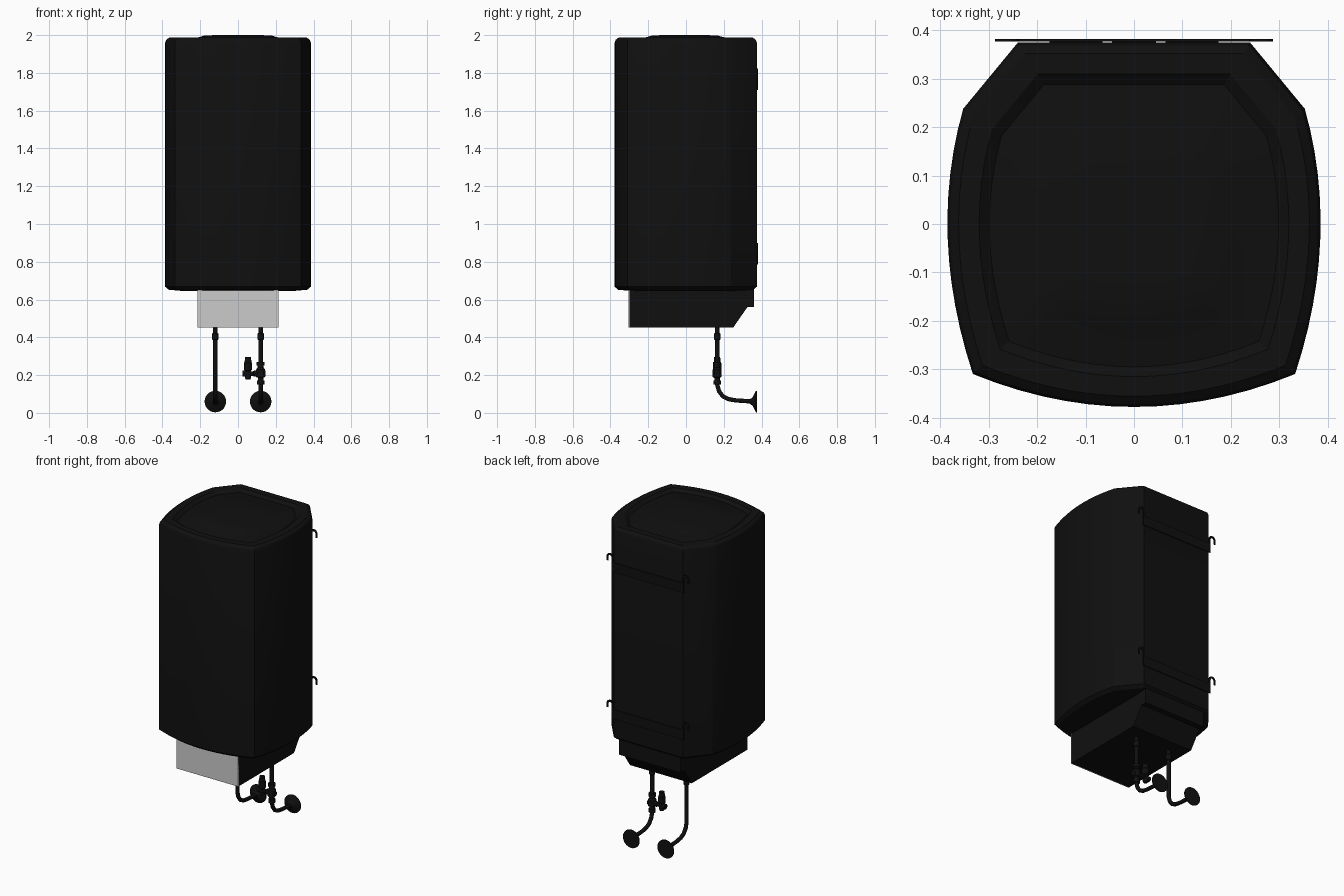
import bpy, bmesh, math
from mathutils import Vector

cube = bpy.data.objects.get("Cube")
if cube:
    bpy.data.objects.remove(cube, do_unlink=True)


def material(name, rgb):
    m = bpy.data.materials.new(name)
    m.use_nodes = True
    m.diffuse_color = (*rgb, 1)
    m.node_tree.nodes["Principled BSDF"].inputs["Base Color"].default_value = (*rgb, 1)
    return m


BLACK = material("black", (0.005, 0.005, 0.005))
GREY = material("light grey", (0.6, 0.6, 0.6))


def finish(name, bm, mat, smooth=True):
    bmesh.ops.recalc_face_normals(bm, faces=bm.faces)
    me = bpy.data.meshes.new(name)
    bm.to_mesh(me)
    bm.free()
    me.materials.append(mat)
    ob = bpy.data.objects.new(name, me)
    bpy.context.collection.objects.link(ob)
    if smooth:
        bpy.ops.object.select_all(action='DESELECT')
        ob.select_set(True)
        bpy.context.view_layer.objects.active = ob
        bpy.ops.object.shade_smooth_by_angle(angle=math.radians(25))
    return ob


def loft(name, rings, mat):
    """Skin a list of equal-length point rings and cap both ends."""
    bm = bmesh.new()
    vs = [[bm.verts.new(p) for p in ring] for ring in rings]
    n = len(vs[0])
    for a, b in zip(vs, vs[1:]):
        for i in range(n):
            j = (i + 1) % n
            bm.faces.new((a[i], a[j], b[j], b[i]))
    bm.faces.new(vs[0])
    bm.faces.new(vs[-1])
    return finish(name, bm, mat)


def box(name, lo, hi, mat):
    bm = bmesh.new()
    bmesh.ops.create_cube(bm, size=1)
    for v in bm.verts:
        v.co = [l if c < 0 else h for c, l, h in zip(v.co, lo, hi)]
    return finish(name, bm, mat, False)


def lathe(name, origin, axis, profile, sides=20):
    """Turn (distance along axis, radius) pairs around an axis."""
    turn = Vector((0, 0, 1)).rotation_difference(Vector(axis))
    rings = [[Vector(origin) + turn @ Vector((r * math.cos(math.tau * i / sides),
                                              r * math.sin(math.tau * i / sides), d))
              for i in range(sides)] for d, r in profile]
    return loft(name, rings, BLACK)


def prism(name, pts, to_3d, lo, hi, mat):
    return loft(name, [[to_3d(a, b, d) for a, b in pts] for d in (lo, hi)], mat)


def arc(a, m, b, n):
    """Quadratic through three points, without its last point."""
    out = []
    for i in range(n):
        t = i / n
        wa, wm, wb = (1 - t) * (1 - 2 * t), 4 * t * (1 - t), t * (2 * t - 1)
        out.append(tuple(wa * p + wm * q + wb * r for p, q, r in zip(a, m, b)))
    return out


# Tank casing: bulging front and sides, chamfered rear corners, dished lid
outline = [(-0.24, 0.375), (0.24, 0.375)]
outline += arc((0.353, 0.238), (0.385, -0.03), (0.333, -0.31), 12)
outline += arc((0.333, -0.31), (0, -0.378), (-0.333, -0.31), 14)
outline += arc((-0.333, -0.31), (-0.385, -0.03), (-0.353, 0.238), 12)
outline.append((-0.353, 0.238))
levels = [(0.646, 0.78), (0.652, 0.95), (0.668, 1), (1.96, 1), (1.975, 0.985),
          (1.988, 0.94), (1.988, 0.83), (1.972, 0.775), (1.98, 0.65),
          (1.99, 0.53), (1.998, 0.46), (2, 0.3)]
loft("tank_casing", [[(x * s, -0.01 + (y + 0.01) * s, z) for x, y in outline]
                     for z, s in levels], BLACK)

# Control box under the tank, with a sloped lower rear edge
side = [(-0.3, 0.452), (0.25, 0.452), (0.325, 0.56), (0.36, 0.56), (0.36, 0.66), (-0.3, 0.66)]
prism("control_box", side, lambda y, z, x: (x, y, z), -0.215, 0.215, BLACK)
box("control_panel", (-0.215, -0.305, 0.452), (0.215, -0.299, 0.65), GREY)

# Wall brackets: flat strip with a hook at each end, held off by pads
hook = [(0.236, 0), (0.251, 0)]
hook += [(0.263 - 0.012 * math.cos(math.pi * i / 8), 0.09 + 0.012 * math.sin(math.pi * i / 8))
         for i in range(9)]
hook += [(0.275, 0.065), (0.287, 0.065)]
hook += [(0.263 + 0.024 * math.cos(math.pi * i / 8), 0.09 + 0.024 * math.sin(math.pi * i / 8))
         for i in range(9)]
for place, base in (("upper", 1.71), ("lower", 0.785)):
    box(place + "_bracket_strip", (-0.24, 0.377, base), (0.24, 0.382, base + 0.06), BLACK)
    for label, s in (("left", 1), ("right", -1)):
        prism(f"{place}_{label}_hook", hook,
              lambda x, z, y: (s * x, y, base + z), 0.377, 0.382, BLACK)
    for i, (x, w) in enumerate(((-0.12, 0.055), (0, 0.045), (0.12, 0.055))):
        box(f"{place}_bracket_pad_{i}", (x - w, 0.373, base + 0.01),
            (x + w, 0.378, base + 0.05), BLACK)

# Water pipes with couplings and wall flanges
for label, x in (("left", 0.12), ("right", -0.12)):
    cu = bpy.data.curves.new(label + "_pipe", 'CURVE')
    cu.dimensions = '3D'
    cu.bevel_depth = 0.012
    cu.bevel_resolution = 3
    cu.use_fill_caps = True
    path = [(0.165, 0.46), (0.165, 0.15), (0.175, 0.115), (0.195, 0.088),
            (0.225, 0.073), (0.265, 0.066), (0.36, 0.06)]
    sp = cu.splines.new('POLY')
    sp.points.add(len(path) - 1)
    for p, (y, z) in zip(sp.points, path):
        p.co = (x, y, z, 1)
    cu.materials.append(BLACK)
    bpy.context.collection.objects.link(bpy.data.objects.new(label + "_pipe", cu))
    lathe(label + "_coupling", (x, 0.165, 0.385), (0, 0, 1),
          [(0, 0.013), (0.004, 0.017), (0.034, 0.017), (0.038, 0.013)])
    lathe(label + "_wall_flange", (x, 0.34, 0.06), (0, 1, 0),
          [(0, 0.013), (0.012, 0.022), (0.026, 0.05), (0.03, 0.057), (0.035, 0.057)], 28)

# Safety valve on the left pipe: body, nuts, side branch and upright cap
lathe("valve_body", (0.12, 0.165, 0.15), (0, 0, 1),
      [(0, 0.014), (0, 0.02), (0.022, 0.02), (0.022, 0.015), (0.036, 0.015),
       (0.04, 0.024), (0.08, 0.024), (0.09, 0.016), (0.1, 0.016),
       (0.1, 0.021), (0.12, 0.021), (0.12, 0.014)], 12)
lathe("valve_branch", (0.145, 0.165, 0.208), (-1, 0, 0),
      [(0, 0.016), (0.06, 0.016), (0.065, 0.012), (0.08, 0.012),
       (0.08, 0.016), (0.12, 0.016)], 12)
lathe("valve_cap", (0.053, 0.165, 0.178), (0, 0, 1),
      [(0, 0.012), (0.008, 0.016), (0.045, 0.016), (0.05, 0.022),
       (0.085, 0.022), (0.09, 0.018), (0.118, 0.016)], 12)
